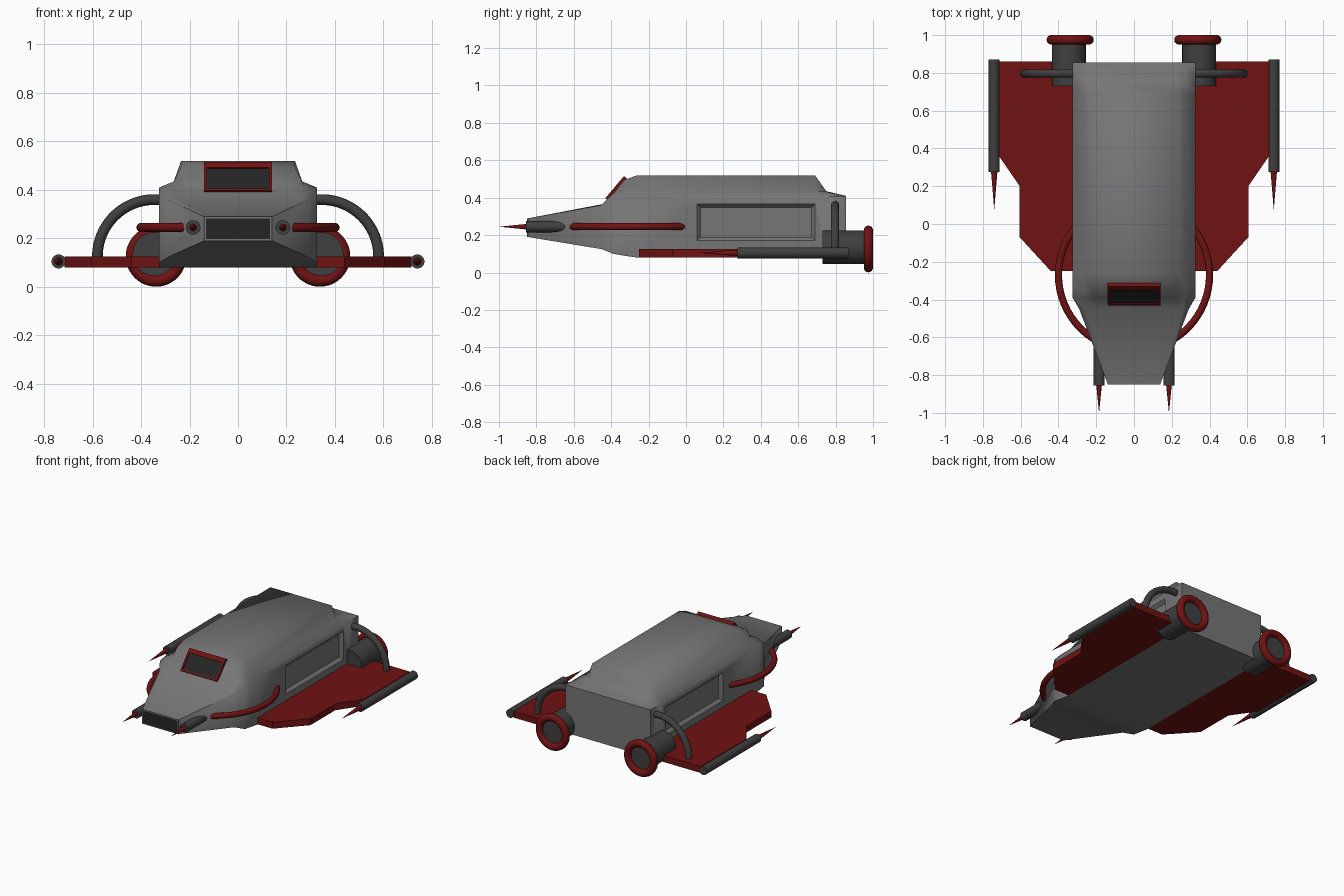
import bpy, bmesh
from math import radians, pi, cos, sin
from mathutils import Matrix, Vector

if "Cube" in bpy.data.objects:
    bpy.data.objects.remove(bpy.data.objects["Cube"])


def material(name, r, g, b):
    m = bpy.data.materials.new(name)
    m.diffuse_color = (r, g, b, 1)
    m.use_nodes = True
    m.node_tree.nodes["Principled BSDF"].inputs["Base Color"].default_value = m.diffuse_color
    return m


GREY = material("hull_grey", 0.18, 0.18, 0.18)
DARK = material("dark_metal", 0.05, 0.05, 0.05)
BLACK = material("dark_glass", 0.018, 0.018, 0.018)
RED = material("deep_red", 0.16, 0.006, 0.006)


def finish(name, bm, mat, mirror=False, smooth=35):
    bmesh.ops.recalc_face_normals(bm, faces=bm.faces)
    me = bpy.data.meshes.new(name)
    bm.to_mesh(me)
    bm.free()
    me.materials.append(mat)
    if smooth:
        me.shade_smooth()
        me.set_sharp_from_angle(angle=radians(smooth))
    ob = bpy.data.objects.new(name, me)
    bpy.context.collection.objects.link(ob)
    if mirror:
        ob.modifiers.new("mirror", "MIRROR")
    return ob


def loft(bm, rings, closed=False):
    rows = [[bm.verts.new(p) for p in r] for r in rings]
    n = len(rows[0])
    pairs = list(zip(rows, rows[1:]))
    if closed:
        pairs.append((rows[-1], rows[0]))
    for a, b in pairs:
        for i in range(n):
            j = (i + 1) % n
            bm.faces.new((a[i], a[j], b[j], b[i]))
    if not closed:
        bm.faces.new(rows[0])
        bm.faces.new(rows[-1])


def rod(name, x, z, stations, mat, n=24):
    """Round part along y from (y, radius) stations, mirrored."""
    bm = bmesh.new()
    loft(bm, [[(x + r * cos(2 * pi * i / n), y, z + r * sin(2 * pi * i / n))
               for i in range(n)] for y, r in stations])
    return finish(name, bm, mat, True)


def tube(name, centre, u, v, radius, minor, a0, a1, mat, mirror, steps=48, n=14):
    """Bent round pipe in the plane of u and v."""
    u, v, c = Vector(u), Vector(v), Vector(centre)
    w = u.cross(v)
    full = a1 - a0 >= 360
    rings = []
    for k in range(steps if full else steps + 1):
        a = radians(a0 + (a1 - a0) * k / steps)
        d = u * cos(a) + v * sin(a)
        rings.append([c + d * (radius + minor * cos(2 * pi * i / n)) + w * (minor * sin(2 * pi * i / n))
                      for i in range(n)])
    bm = bmesh.new()
    loft(bm, rings, full)
    return finish(name, bm, mat, mirror, 60)


def boxes(name, items, mat, matrix=Matrix()):
    bm = bmesh.new()
    for centre, size in items:
        bmesh.ops.create_cube(bm, size=1, matrix=matrix @ Matrix.Translation(centre)
                              @ Matrix.Diagonal((*size, 1)))
    return finish(name, bm, mat, smooth=0)


def frame(name, w, h, bar, top, depth, mat, matrix):
    """Rectangular frame in local xz."""
    boxes(name, [((0, 0, h / 2 - top / 2), (w, depth, top)),
                 ((0, 0, -h / 2 + bar / 2), (w, depth, bar)),
                 ((w / 2 - bar / 2, 0, (bar - top) / 2), (bar, depth, h - bar - top)),
                 ((-w / 2 + bar / 2, 0, (bar - top) / 2), (bar, depth, h - bar - top))], mat, matrix)


# hull: half sections (x, z) along y, from nose to tail
sections = [
    (-0.845, [(.14, .19), (.14, .29), (.12, .29), (.10, .29)]),
    (-0.45, [(.285, .125), (.29, .36), (.26, .362), (.20, .365)]),
    (-0.39, [(.325, .10), (.325, .40), (.27, .42), (.21, .425)]),
    (-0.33, [(.325, .09), (.325, .41), (.265, .435), (.235, .495)]),
    (-0.26, [(.325, .08), (.325, .41), (.265, .435), (.235, .52)]),
    (0.69, [(.325, .08), (.325, .41), (.265, .435), (.235, .52)]),
    (0.75, [(.325, .08), (.325, .41), (.265, .432), (.22, .435)]),
    (0.855, [(.325, .08), (.325, .41), (.28, .41), (.22, .41)]),
]
bm = bmesh.new()
loft(bm, [[(x, y, z) for x, z in s] + [(-x, y, z) for x, z in reversed(s)] for y, s in sections])
hull = finish("hull", bm, GREY, smooth=72)

# bevelled recess in each hull side
bm = bmesh.new()
loft(bm, [[(x, 0.375 + sy * (.315 - d), .268 + sz * (.098 - d))
           for sy, sz in ((-1, -1), (1, -1), (1, 1), (-1, 1))]
          for x, d in ((.305, .018), (.325, 0), (.345, -.018))])
cutter = finish("side_panel_cutter", bm, GREY, True, 0)
cutter.hide_render = True
cutter.display_type = "WIRE"
cut = hull.modifiers.new("side_panels", "BOOLEAN")
cut.operation = "DIFFERENCE"
cut.object = cutter

# sloped windscreen
tilt = Matrix.Translation((0, -.37, .447)) @ Matrix.Rotation(radians(-40), 4, "X")
frame("windscreen_frame", .28, .155, .012, .03, .03, RED, tilt)
boxes("windscreen_glass", [((0, 0, 0), (.262, .016, .14))], BLACK, tilt)

# nose grille
nose = Matrix.Translation((0, -.845, .24))
frame("nose_frame", .28, .10, .007, .007, .012, GREY, nose)
boxes("nose_grille", [((0, 0, 0), (.268, .006, .088))], BLACK, nose)

# wings
outline = [(.325, .86), (.715, .86), (.715, .36), (.605, .2), (.605, -.07), (.44, -.25), (.325, -.25)]
bm = bmesh.new()
loft(bm, [[(x, y, z) for x, y in outline] for z in (.08, .125)])
finish("wings", bm, RED, True, 0)

# guns with red spikes
rod("wing_guns", .74, .105, [(.275, .029), (.87, .029)], DARK)
rod("wing_gun_spikes", .74, .105, [(.28, .017), (.08, .0005)], RED, 12)
rod("nose_guns", .185, .245, [(-.855, .03), (-.60, .03)], DARK)
rod("nose_gun_spikes", .185, .245, [(-.85, .015), (-.995, .0005)], RED, 12)

# engines with red nozzle rings
rod("engines", .345, .135, [(.73, .09), (.975, .09)], DARK, 32)
tube("engine_rings", (.338, .975, .126), (1, 0, 0), (0, 0, 1), .1, .025, 0, 360, RED, True)

# pipes arching from hull to wing
tube("arched_pipes", (.345, .797, .125), (1, 0, 0), (0, 0, 1), .235, .022, -5, 98, DARK, True, 28)

# red hoop around the front of the hull
tube("front_hoop", (0, -.27, .245), (1, 0, 0), (0, 1, 0), .4, .019, 0, 360, RED, False, 64)
